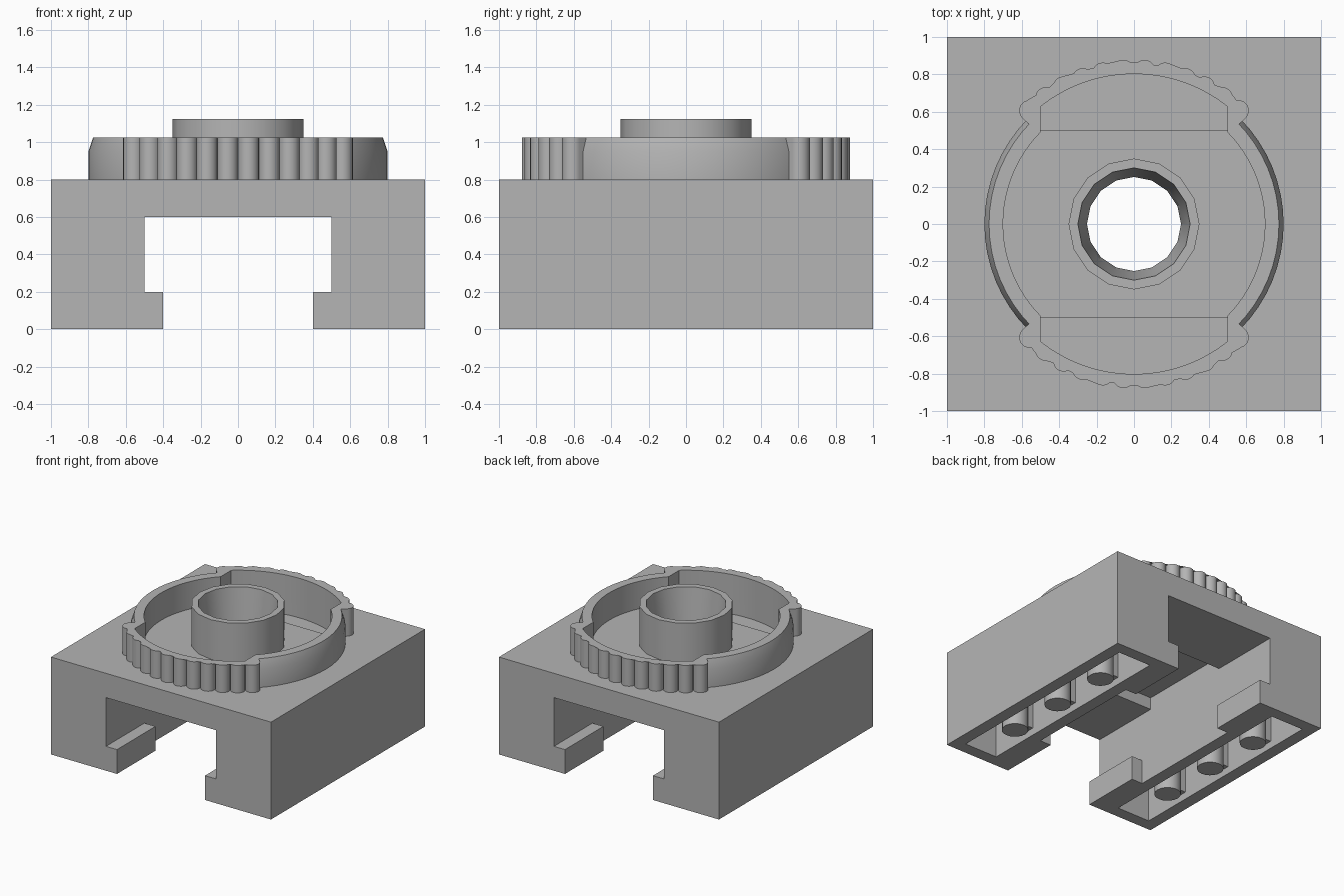
import bpy, bmesh
from math import sin, cos, radians, pi

old = bpy.data.objects.get("Cube")
if old:
    bpy.data.objects.remove(old, do_unlink=True)

grey = bpy.data.materials.new("light_grey")
grey.use_nodes = True
colour = (0.46, 0.46, 0.46, 1)
grey.diffuse_color = colour
grey.node_tree.nodes["Principled BSDF"].inputs["Base Color"].default_value = colour


def loft(name, layers):
    """Closed solid through (outline, z) layers, from bottom to top."""
    bm = bmesh.new()
    rings = [[bm.verts.new((x, y, z)) for x, y in pts] for pts, z in layers]
    n = len(rings[0])
    for a, b in zip(rings, rings[1:]):
        for i in range(n):
            j = (i + 1) % n
            bm.faces.new((a[i], a[j], b[j], b[i]))
    bm.faces.new(rings[0][::-1])
    bm.faces.new(rings[-1])
    bmesh.ops.recalc_face_normals(bm, faces=bm.faces)
    mesh = bpy.data.meshes.new(name)
    bm.to_mesh(mesh)
    bm.free()
    mesh.materials.append(grey)
    ob = bpy.data.objects.new(name, mesh)
    bpy.context.collection.objects.link(ob)
    return ob


def box(name, x0, x1, y0, y1, z0, z1):
    pts = [(x0, y0), (x1, y0), (x1, y1), (x0, y1)]
    return loft(name, [(pts, z0), (pts, z1)])


def arc(r, a0, a1, n, cx=0, cy=0):
    steps = [radians(a0 + (a1 - a0) * i / n) for i in range(n + 1)]
    return [(cx + r * cos(t), cy + r * sin(t)) for t in steps]


def circle(r, n, cx=0, cy=0):
    return arc(r, 0, 360, n, cx, cy)[:-1]


def turn(pts):
    return [(-x, -y) for x, y in pts]


def activate(ob):
    bpy.ops.object.select_all(action='DESELECT')
    ob.select_set(True)
    bpy.context.view_layer.objects.active = ob


def cut(target, cutter):
    activate(target)
    mod = target.modifiers.new("cut", 'BOOLEAN')
    mod.operation = 'DIFFERENCE'
    mod.solver = 'EXACT'
    mod.object = cutter
    bpy.ops.object.modifier_apply(modifier=mod.name)
    bpy.data.objects.remove(cutter, do_unlink=True)


def smooth(ob):
    activate(ob)
    bpy.ops.object.shade_smooth_by_angle(angle=radians(32))


def bore():
    return loft("bore_cutter", [(circle(0.249, 16), 0.68), (circle(0.302, 16), 1.14)])


def well():
    """Round well that widens at the front and back."""
    side = arc(0.7, -44.4, 44.4, 24)
    end = arc(0.802, 51.4, 128.6, 48)
    pts = side + end + turn(side) + turn(end)
    return loft("well_cutter", [(pts, 0.7), (pts, 1.2)])


# Block with a channel running front to back and a raised plate in the middle
body = box("body", -1, 1, -1, 1, 0, 0.8)
cut(body, box("channel_cutter", -0.5, 0.5, -1.1, 1.1, -0.1, 0.6))
cut(body, box("recess_cutter", -0.5, 0.5, -0.4, 0.4, 0.5, 0.7))
for s in (-1, 1):
    x0, x1 = sorted((s * 0.6, s * 0.9))
    cut(body, box("pocket_cutter", x0, x1, -0.9, 0.9, -0.1, 0.7))
notch = arc(0.802, 51.4, 128.6, 48) + [(-0.5, 0.5), (0.5, 0.5)]
for pts in (notch, turn(notch)):
    cut(body, loft("notch_cutter", [(pts, 0.7), (pts, 0.9)]))
cut(body, bore())

# Corner lips, pins and pin ribs under the block
for s, side in ((-1, "right"), (1, "left")):
    for e, end in ((-1, "front"), (1, "back")):
        x0, x1 = sorted((s * 0.4, s * 0.5))
        y0, y1 = sorted((e * 0.5, e))
        box(f"{end}_{side}_lip", x0, x1, y0, y1, 0, 0.2)
    x0, x1 = sorted((s * 0.6, s * 0.9))
    for y in (-0.5, 0, 0.5):
        pts = circle(0.1, 20, s * 0.75, y)
        smooth(loft(f"{side}_pin", [(pts, 0), (pts, 0.7)]))
        box(f"{side}_pin_rib", x0, x1, y - 0.03, y + 0.03, 0.06, 0.7)

# Ring with a chamfered rim
ring = loft("ring", [(circle(0.8, 64), 0.8), (circle(0.8, 64), 0.95),
                     (circle(0.775, 64), 1.025)])
cut(ring, well())
smooth(ring)

# Ribbed grips at the front and back
count, pitch = 12, 7.75
grip = [(0, 0)]
for i in range(count):
    a = 90 + (i - (count - 1) / 2) * pitch
    t = radians(a)
    grip += arc(0.056, a - 88, a + 88, 10, 0.824 * cos(t), 0.824 * sin(t))
for pts, name in ((grip, "back_grip"), (turn(grip), "front_grip")):
    ob = loft(name, [(pts, 0.8), (pts, 1.025)])
    cut(ob, well())
    smooth(ob)

# Hollow centre post
post = loft("post", [(circle(0.35, 16), 0.7), (circle(0.35, 16), 1.125)])
cut(post, bore())
smooth(post)
